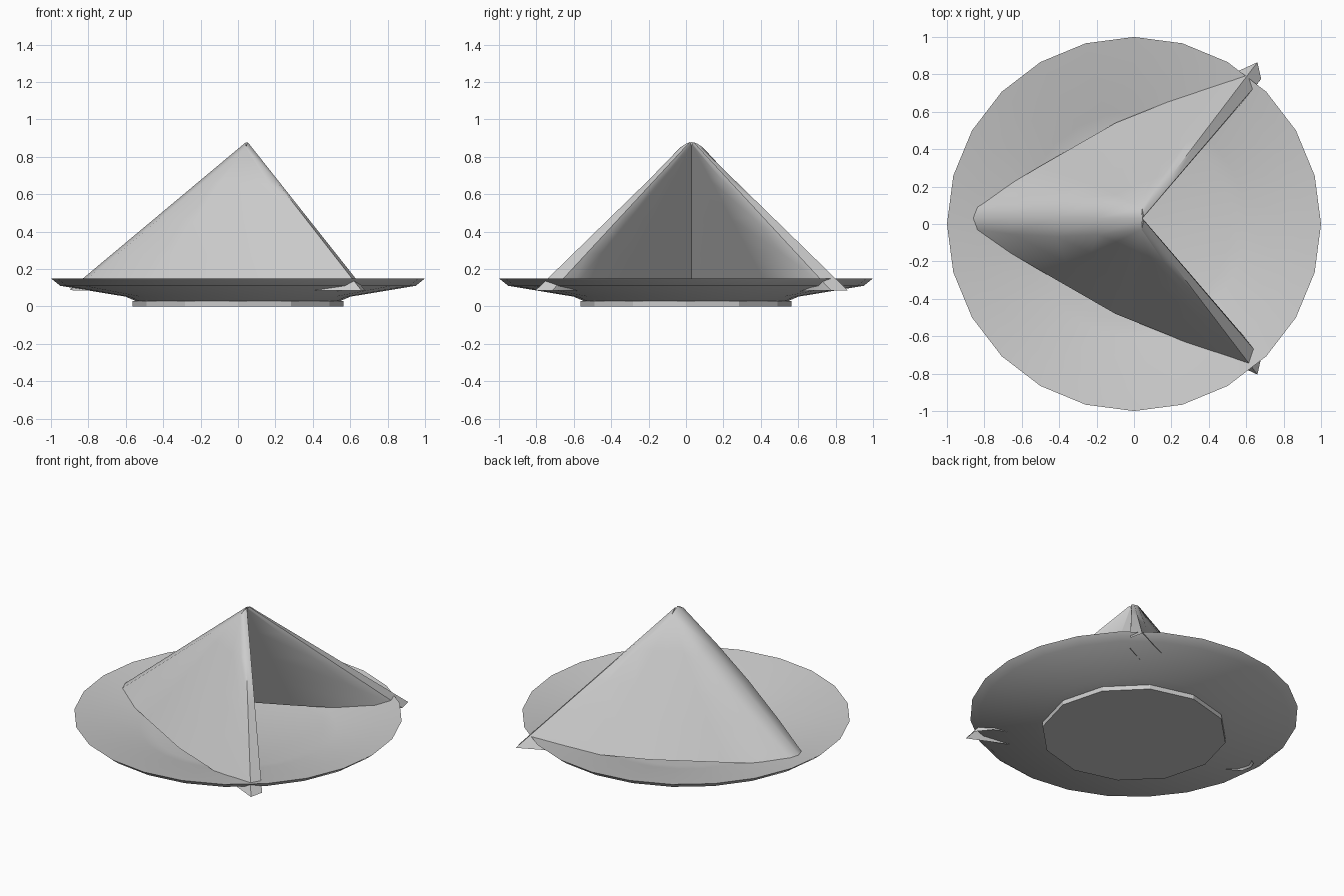
import bpy, bmesh, math
from mathutils import Vector

if "Cube" in bpy.data.objects:
    bpy.data.objects.remove(bpy.data.objects["Cube"])


def make_object(name, bm, angle):
    bmesh.ops.recalc_face_normals(bm, faces=bm.faces)
    me = bpy.data.meshes.new(name)
    bm.to_mesh(me)
    bm.free()
    ob = bpy.data.objects.new(name, me)
    bpy.context.collection.objects.link(ob)
    bpy.ops.object.select_all(action='DESELECT')
    ob.select_set(True)
    bpy.context.view_layer.objects.active = ob
    bpy.ops.object.shade_smooth_by_angle(angle=math.radians(angle))
    return ob


def lathe(name, profile, sides, angle=40):
    bm = bmesh.new()
    rings = []
    for r, z in profile:
        rings.append([bm.verts.new((r * math.cos(i * math.tau / sides),
                                    r * math.sin(i * math.tau / sides), z))
                      for i in range(sides)])
    for a, b in zip(rings, rings[1:]):
        for i in range(sides):
            j = (i + 1) % sides
            bm.faces.new((a[i], a[j], b[j], b[i]))
    bm.faces.new(rings[0])
    bm.faces.new(rings[-1])
    return make_object(name, bm, angle)


# Shallow dish with a raised rim
lathe("plate", [(0.55, 0.03), (0.60, 0.052), (0.95, 0.11), (1.0, 0.15),
                (0.85, 0.122), (0.60, 0.068), (0.52, 0.05)], 24)

# Low twelve-sided foot under the dish
lathe("plate_foot", [(0.565, 0.0), (0.565, 0.03)], 12, 25)

# Standing folded napkin: half outline as base, apex, sideways bulge midway;
# y is measured from the fold's symmetry line
half = [
    ((-0.90, 0.00, 0.09), (0.045, 0.00, 0.88), 0),        # left ridge
    ((-0.88, 0.055, 0.085), (0.04, 0.06, 0.85), 0.04),    # ridge edge
    ((-0.50, 0.28, 0.085), (0.04, 0.06, 0.85), 0.015),    # outer panel
    ((-0.10, 0.51, 0.085), (0.04, 0.06, 0.85), 0.0),
    ((0.20, 0.63, 0.085), (0.04, 0.06, 0.85), 0.0),
    ((0.53, 0.775, 0.085), (0.042, 0.06, 0.85), 0.0),
    ((0.66, 0.835, 0.085), (0.048, 0.03, 0.87), 0.0),     # right corner
    ((0.68, 0.745, 0.085), (0.052, 0.01, 0.878), 0.0),
    ((0.60, 0.645, 0.085), (0.05, 0.005, 0.87), 0.0),     # inner panel
    ((0.10, 0.42, 0.07), (0.048, 0.003, 0.865), 0.0),
    ((-0.72, 0.0, 0.085), (0.045, 0.0, 0.86), 0.0),       # inner crease
]
mirrored = [(Vector((b[0], -b[1], b[2])), Vector((a[0], -a[1], a[2])), -w)
            for b, a, w in half[-2:0:-1]]
outline = half + mirrored
FOLD_Y, STEPS = 0.03, 4
bm = bmesh.new()
rows = []
for s in range(STEPS + 1):
    t = s / STEPS
    row = []
    for b, a, w in outline:
        p = Vector(b).lerp(Vector(a), t)
        p.y += FOLD_Y + w * math.sin(math.pi * t)
        row.append(bm.verts.new(p))
    rows.append(row)
n = len(outline)
for lo, hi in zip(rows, rows[1:]):
    for i in range(n):
        j = (i + 1) % n
        bm.faces.new((lo[i], lo[j], hi[j], hi[i]))
cap = rows[-1]
bmesh.ops.triangulate(bm, faces=[bm.faces.new(cap)])
bmesh.ops.remove_doubles(bm, verts=bm.verts, dist=0.0005)
make_object("folded_napkin", bm, 60)
